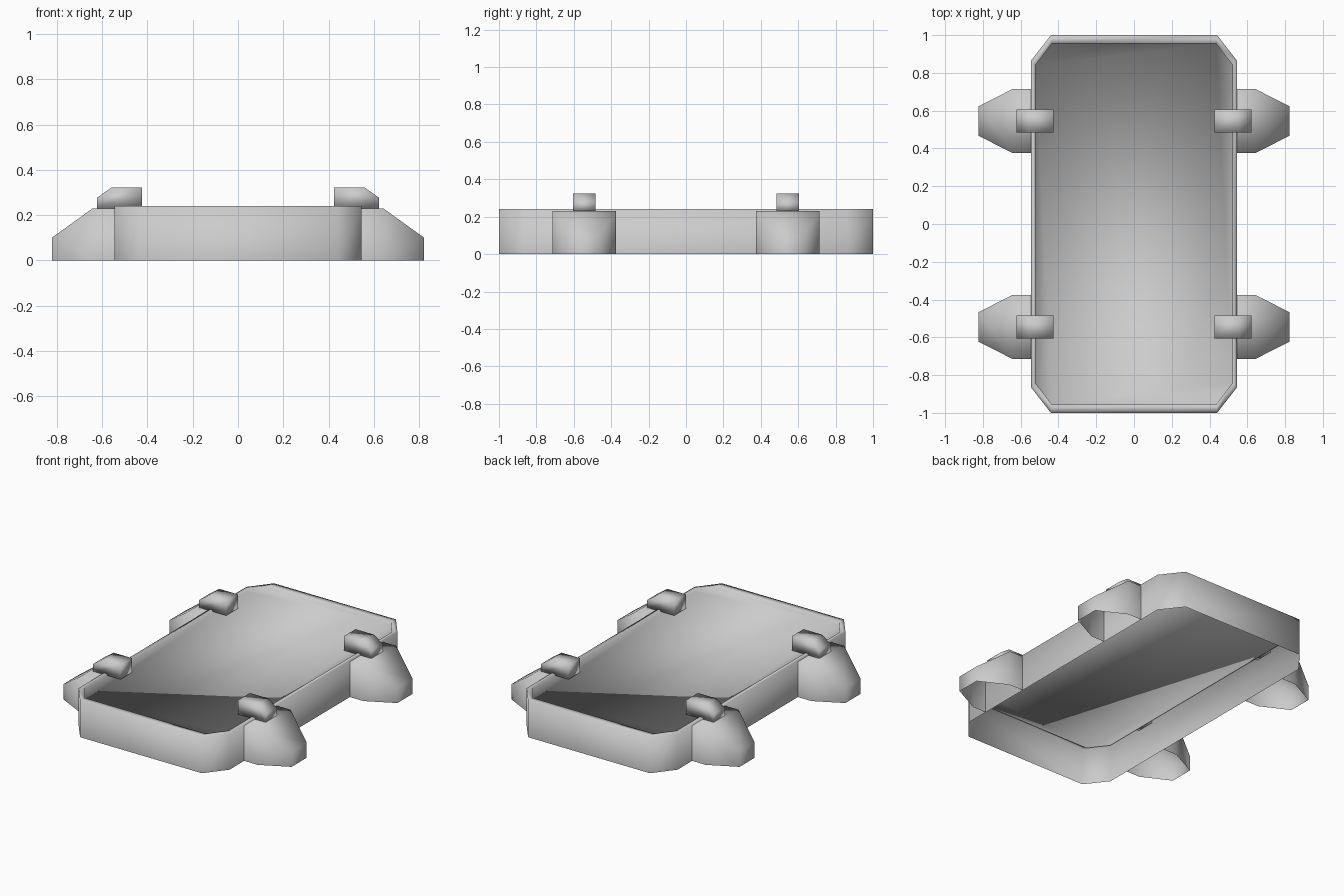
import bpy
import bmesh

cube = bpy.data.objects.get("Cube")
if cube:
    bpy.data.objects.remove(cube, do_unlink=True)

GREY = (0.6, 0.6, 0.6, 1.0)
mat = bpy.data.materials.new("plain grey")
mat.use_nodes = True
mat.diffuse_color = GREY
mat.node_tree.nodes["Principled BSDF"].inputs["Base Color"].default_value = GREY


def finish(bm, name):
    """Turn a bmesh into a smooth shaded object with the grey material."""
    mesh = bpy.data.meshes.new(name)
    bm.to_mesh(mesh)
    bm.free()
    mesh.materials.append(mat)
    for poly in mesh.polygons:
        poly.use_smooth = True
    obj = bpy.data.objects.new(name, mesh)
    bpy.context.collection.objects.link(obj)


def loft(bm, rings, closed):
    """Join successive rings of points with quads, and return the vertex rings."""
    rows = [[bm.verts.new(p) for p in ring] for ring in rings]
    for low, high in zip(rows, rows[1:]):
        n = len(low)
        for i in range(n if closed else n - 1):
            j = (i + 1) % n
            bm.faces.new((low[i], low[j], high[j], high[i]))
    return rows


def octagon(hx, hy, cx, cy, z):
    """Rectangle with cut corners, counter-clockwise from above."""
    quarter = [(hx, cy), (cx, hy)]
    pts = quarter + [(-x, y) for x, y in reversed(quarter)]
    return [(x, y, z) for x, y in pts + [(-x, -y) for x, y in pts]]


# Tray: outer wall, flat rim, short inner wall and floor, open underneath
outer = (0.545, 1.0, 0.44, 0.865)
inner = (0.522, 0.955, 0.435, 0.84)
bm = bmesh.new()
rows = loft(bm, [octagon(*outer, 0), octagon(*outer, 0.24),
                 octagon(*inner, 0.24), octagon(*inner, 0.225)], True)
bm.faces.new(rows[-1])
finish(bm, "tray")


def foot(name, sx, cy):
    """Hollow tapering foot, open below and against the tray."""
    bm = bmesh.new()
    sections = [(0.545, 0.17, 0.23), (0.642, 0.17, 0.23), (0.823, 0.078, 0.10)]
    rings = [[(sx * x, cy - w, 0), (sx * x, cy - w, h),
              (sx * x, cy + w, h), (sx * x, cy + w, 0)] for x, w, h in sections]
    rows = loft(bm, rings, False)
    bm.faces.new(rows[-1])
    bmesh.ops.recalc_face_normals(bm, faces=bm.faces)
    if sum(f.normal.x * sx for f in bm.faces) < 0:
        bmesh.ops.reverse_faces(bm, faces=bm.faces)
    finish(bm, name)


def clip(name, sx, cy):
    """Block over the rim with a sloped outer top edge."""
    profile = [(0.425, 0.23), (0.425, 0.323), (0.558, 0.323), (0.622, 0.278), (0.622, 0.23)]
    bm = bmesh.new()
    rows = loft(bm, [[(sx * x, cy + dy, z) for x, z in profile] for dy in (-0.06, 0.06)], True)
    for row in rows:
        bm.faces.new(row)
    bmesh.ops.recalc_face_normals(bm, faces=bm.faces)
    finish(bm, name)


# Four feet and four clips
for side, sx in (("left", 1), ("right", -1)):
    for end, sy in (("front", -1), ("back", 1)):
        foot(f"{end}_{side}_foot", sx, sy * 0.545)
        clip(f"{end}_{side}_clip", sx, sy * 0.545)
